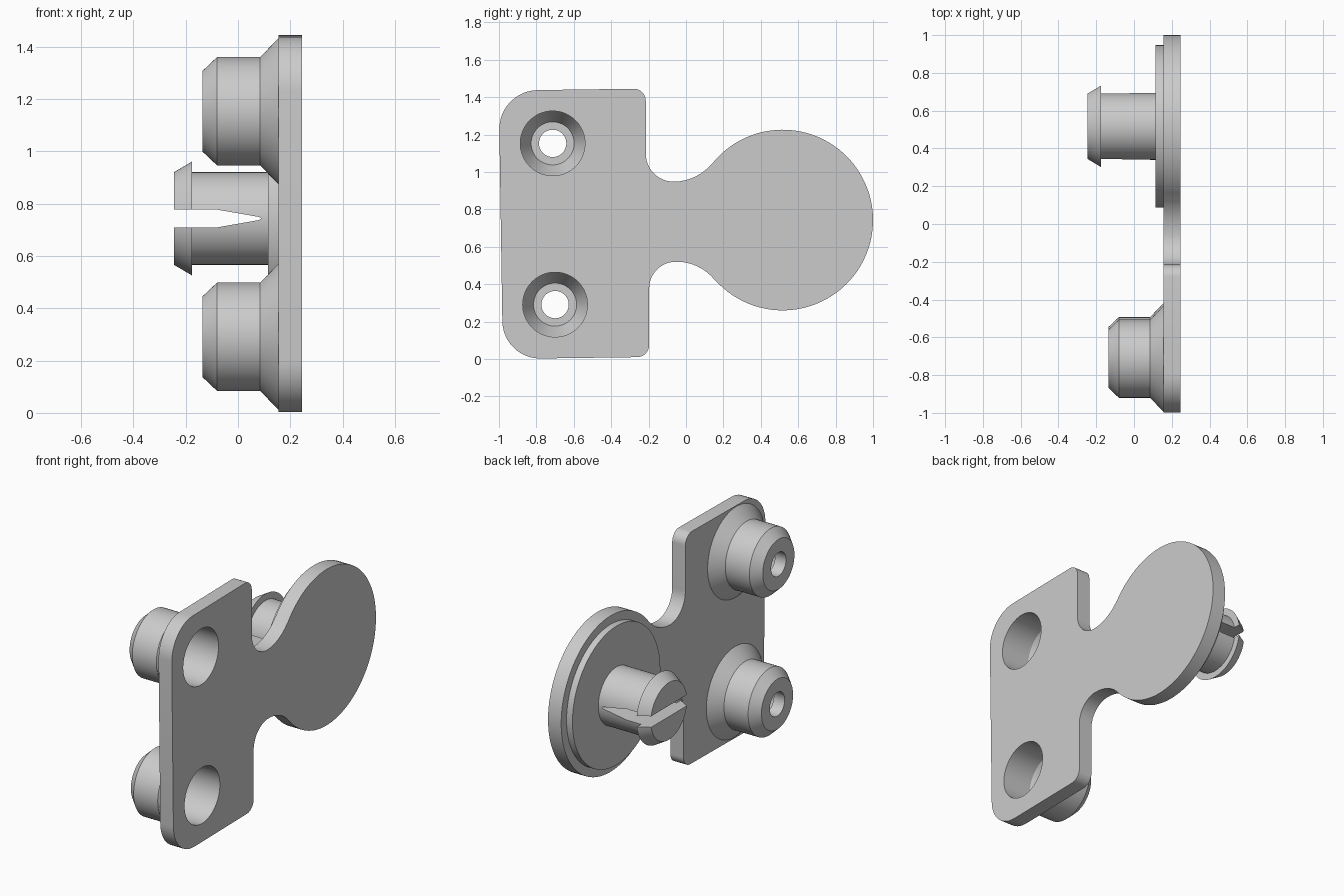
import bpy, bmesh, math

if "Cube" in bpy.data.objects:
    bpy.data.objects.remove(bpy.data.objects["Cube"])

grey = bpy.data.materials.new("plain grey")
grey.diffuse_color = (0.6, 0.6, 0.6, 1)
grey.use_nodes = True
grey.node_tree.nodes["Principled BSDF"].inputs["Base Color"].default_value = grey.diffuse_color


def finish(bm, name):
    bmesh.ops.recalc_face_normals(bm, faces=bm.faces)
    mesh = bpy.data.meshes.new(name)
    bm.to_mesh(mesh)
    bm.free()
    mesh.materials.append(grey)
    obj = bpy.data.objects.new(name, mesh)
    bpy.context.collection.objects.link(obj)
    return obj


def prism(name, points, axis, lo, hi):
    """Extrude a 2D outline along x (points are y, z) or y (points are x, z)."""
    bm = bmesh.new()

    def place(p, d):
        return (d, p[0], p[1]) if axis == "x" else (p[0], d, p[1])

    face = bm.faces.new([bm.verts.new(place(p, lo)) for p in points])
    ext = bmesh.ops.extrude_face_region(bm, geom=[face])["geom"]
    shift = (hi - lo, 0, 0) if axis == "x" else (0, hi - lo, 0)
    bmesh.ops.translate(bm, vec=shift, verts=[g for g in ext if isinstance(g, bmesh.types.BMVert)])
    return finish(bm, name)


def lathe(name, profile, y, z, steps=72):
    """Spin (x, radius) points about an axis parallel to x; radius 0 closes to a point."""
    bm = bmesh.new()
    rings = []
    for x, r in profile:
        count = steps if r > 0 else 1
        rings.append([bm.verts.new((x, y + r * math.cos(math.tau * i / steps),
                                    z + r * math.sin(math.tau * i / steps))) for i in range(count)])
    for a, b in zip(rings, rings[1:]):
        for i in range(steps):
            j = (i + 1) % steps
            quad = [a[i % len(a)], a[j % len(a)], b[j % len(b)], b[i % len(b)]]
            bm.faces.new(list(dict.fromkeys(quad)))
    return finish(bm, name)


def cut(obj, cutter):
    mod = obj.modifiers.new("cut", "BOOLEAN")
    mod.operation = "DIFFERENCE"
    mod.solver = "EXACT"
    mod.object = cutter
    bpy.context.view_layer.objects.active = obj
    bpy.ops.object.modifier_apply(modifier=mod.name)
    bpy.data.objects.remove(cutter)


def arc(cy, cz, r, a0, a1, n=12):
    return [(cy + r * math.cos(math.radians(a0 + (a1 - a0) * i / n)),
             cz + r * math.sin(math.radians(a0 + (a1 - a0) * i / n))) for i in range(n + 1)]


HEAD_Y, HEAD_Z = 0.517, 0.743
BACK, FRONT = 0.155, 0.245
sockets = [("upper", -0.713, 1.153), ("lower", -0.70, 0.291)]

# Plate: rounded rectangle, filleted neck and round head in one outline
outline = arc(-0.78, 0.205, 0.202, 180, 270)
outline += arc(-0.262, 0.075, 0.065, -90, 0, 8)
outline += arc(-0.055, 0.378, 0.142, 180, 90)
outline += arc(-0.05, 0.259, 0.261, 85, 41)
outline += arc(HEAD_Y, HEAD_Z, 0.483, -139, 141, 72)[1:]
outline += arc(-0.07, 1.22, 0.272, -41, -90)
outline += arc(-0.065, 1.098, 0.15, -95, -180)
outline += arc(-0.28, 1.38, 0.065, 0, 90, 8)
outline += arc(-0.79, 1.23, 0.208, 90, 180)
plate = prism("plate", outline, "x", BACK, FRONT)

# Hollow bosses with countersunk sockets opening through the plate
parts = [plate]
for label, y, z in sockets:
    hole = lathe("socket_cutter", [(0.1, 0), (0.1, 0.173), (0.3, 0.173), (0.3, 0)], y, z)
    cut(plate, hole)
    parts.append(lathe(label + "_boss", [
        (BACK, 0.28), (0.085, 0.207), (-0.08, 0.207), (-0.135, 0.155), (-0.135, 0.073),
        (-0.06, 0.073), (-0.06, 0.115), (0.05, 0.173), (BACK, 0.173)], y, z))

# Raised disc behind the head
parts.append(lathe("raised_disc", [(BACK, 0.43), (0.115, 0.43), (0.115, 0)], HEAD_Y, HEAD_Z))

# Snap post with a barbed lip, split by a tapering slot
post = lathe("snap_post", [
    (0.125, 0), (0.125, 0.177), (-0.175, 0.177), (-0.175, 0.218),
    (-0.245, 0.177), (-0.245, 0)], HEAD_Y, HEAD_Z)
slot = prism("slot_cutter", [
    (-0.4, 0.709), (-0.08, 0.709), (0.08, 0.737), (0.09, 0.743),
    (0.08, 0.749), (-0.08, 0.777), (-0.4, 0.777)], "y", 0.1, 0.95)
cut(post, slot)
parts.append(post)

# Smooth curved walls, keep rims crisp
for obj in parts:
    bpy.ops.object.select_all(action="DESELECT")
    obj.select_set(True)
    bpy.context.view_layer.objects.active = obj
    bpy.ops.object.shade_smooth_by_angle(angle=math.radians(25))
